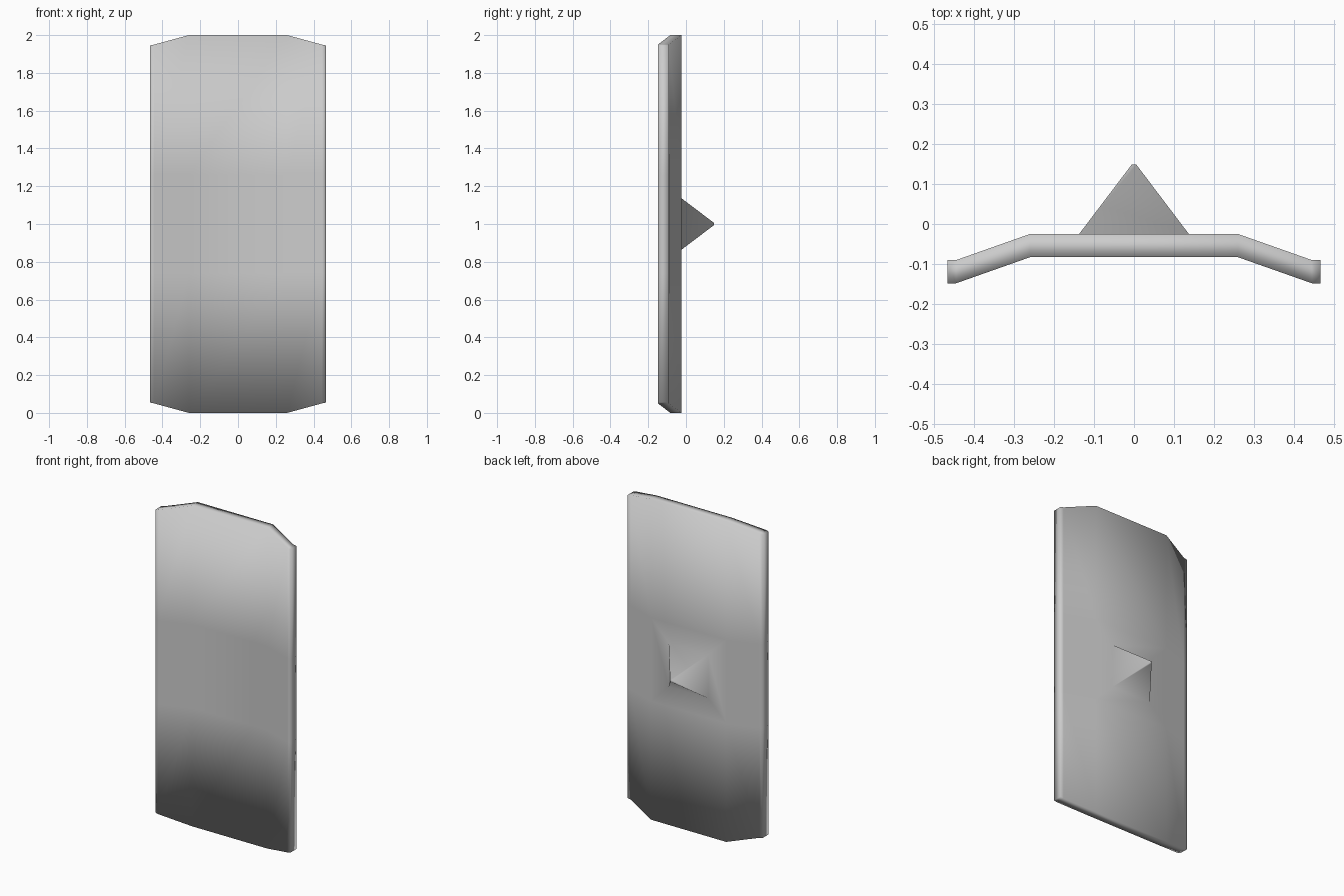
import bpy, bmesh
from mathutils import Vector

if "Cube" in bpy.data.objects:
    bpy.data.objects.remove(bpy.data.objects["Cube"])

# Curved plate: columns are (x, front y, inset of top and bottom edge)
half = [(0.26, -0.083, 0.0), (0.444, -0.148, 0.05), (0.466, -0.148, 0.055)]
columns = [(-x, y, d) for x, y, d in reversed(half)] + half
THICK = 0.058

bm = bmesh.new()
grid = [[bm.verts.new((x, y, z)) for z in (d, 0.74, 1.26, 2 - d)]
        for x, y, d in columns]
faces = []
for a, b in zip(grid, grid[1:]):
    for j in range(3):
        faces.append(bm.faces.new((a[j], b[j], b[j + 1], a[j + 1])))

# Give the plate its thickness, keeping the front sheet
ext = bmesh.ops.extrude_face_region(bm, geom=faces, use_keep_orig=True)
back = [g for g in ext["geom"] if isinstance(g, bmesh.types.BMVert)]
bmesh.ops.translate(bm, verts=back, vec=(0, THICK, 0))
bmesh.ops.recalc_face_normals(bm, faces=bm.faces[:])

# Four-sided spike raised from the middle of the back
centre = Vector((0, -0.025, 1))
middle = min(bm.faces, key=lambda f: (f.calc_center_median() - centre).length)
bmesh.ops.inset_region(bm, faces=[middle], thickness=0.123, use_even_offset=True)
for v in middle.verts:
    v.co.x = 0.137 if v.co.x > 0 else -0.137
    v.co.z = 1.137 if v.co.z > 1 else 0.863
bmesh.ops.inset_region(bm, faces=[middle], thickness=0.05, use_even_offset=True)
for v in middle.verts:
    v.co = (0.006 if v.co.x > 0 else -0.006, 0.148,
            1.006 if v.co.z > 1 else 0.994)

for f in bm.faces:
    f.smooth = True
mesh = bpy.data.meshes.new("shield_plate")
bm.to_mesh(mesh)
bm.free()
obj = bpy.data.objects.new("shield_plate", mesh)
bpy.context.collection.objects.link(obj)
